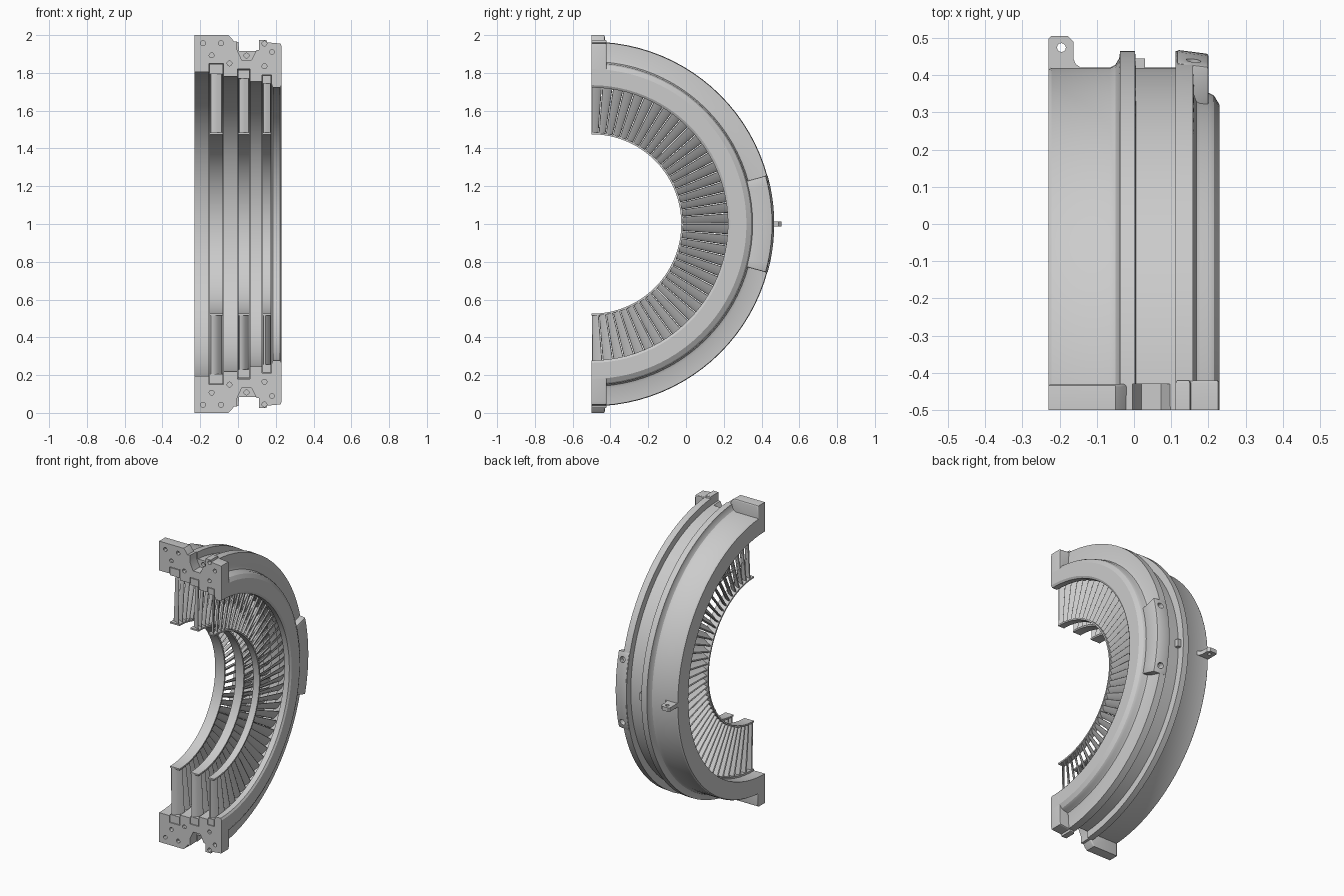
import bpy, bmesh, math
from mathutils import Vector, Matrix

if "Cube" in bpy.data.objects:
    bpy.data.objects.remove(bpy.data.objects["Cube"])

CY, CZ = -0.5, 1.0          # machine axis runs along x through here


def finish(bm, name):
    bmesh.ops.recalc_face_normals(bm, faces=bm.faces)
    me = bpy.data.meshes.new(name)
    bm.to_mesh(me)
    bm.free()
    ob = bpy.data.objects.new(name, me)
    bpy.context.collection.objects.link(ob)
    return ob


def polar(x, r, a):
    return (x, CY + r * math.cos(a), CZ + r * math.sin(a))


def loft(bm, rings, closed_caps=True):
    vs = [[bm.verts.new(p) for p in ring] for ring in rings]
    n = len(vs[0])
    for a, b in zip(vs, vs[1:]):
        for i in range(n):
            j = (i + 1) % n
            bm.faces.new((a[i], a[j], b[j], b[i]))
    if closed_caps:
        bm.faces.new(vs[0])
        bm.faces.new(vs[-1])


def revolve(name, profile, a0=-90, a1=90, n=48):
    bm = bmesh.new()
    angles = [math.radians(a0 + (a1 - a0) * i / n) for i in range(n + 1)]
    loft(bm, [[polar(x, r, a) for x, r in profile] for a in angles])
    return finish(bm, name)


def prism_y(name, outline, y0, y1):
    bm = bmesh.new()
    loft(bm, [[(x, y, z) for x, z in outline] for y in (y0, y1)])
    return finish(bm, name)


def cylinder(bm, centre, direction, radius, depth, seg=12):
    rot = Vector((0, 0, 1)).rotation_difference(Vector(direction)).to_matrix().to_4x4()
    bmesh.ops.create_cone(bm, cap_ends=True, segments=seg, radius1=radius, radius2=radius,
                          depth=depth, matrix=Matrix.Translation(centre) @ rot)


def apply_mod(ob, kind, **props):
    m = ob.modifiers.new(kind.title(), kind)
    for k, v in props.items():
        setattr(m, k, v)
    bpy.context.view_layer.objects.active = ob
    bpy.ops.object.modifier_apply(modifier=m.name)


def cut(ob, cutter):
    apply_mod(ob, 'BOOLEAN', operation='DIFFERENCE', solver='EXACT', object=cutter)


def smooth(ob, angle=30):
    bpy.ops.object.select_all(action='DESELECT')
    ob.select_set(True)
    bpy.context.view_layer.objects.active = ob
    bpy.ops.object.shade_smooth_by_angle(angle=math.radians(angle))


# Vane rows: x start, x end, bore radius, groove radius
ROWS = [(-0.15, -0.08, 0.795, 0.85), (0.0, 0.06, 0.77, 0.82), (0.13, 0.175, 0.745, 0.79)]

# Casing half ring: outer contour, then the stepped bore with grooves
outer = [(-0.23, 0.915), (-0.222, 0.92), (-0.065, 0.92), (-0.05, 0.928), (-0.04, 0.945),
         (-0.037, 0.965), (0.003, 0.965), (0.005, 0.92), (0.112, 0.92), (0.112, 0.965),
         (0.158, 0.962), (0.162, 0.875), (0.168, 0.86), (0.178, 0.855), (0.2, 0.853),
         (0.215, 0.845), (0.23, 0.82)]
bore = [(0.23, 0.735), (0.222, 0.722), (0.185, 0.722), (0.178, 0.74)]
levels = {0: (0.78, 0.805), 1: (0.755, 0.78), 2: (0.74, 0.755)}
for k in (2, 1, 0):
    x0, x1, _, g = ROWS[k]
    right, left = levels[k]
    bore += [(x1 + 0.003, right), (x1 + 0.003, g), (x0 - 0.003, g), (x0 - 0.003, left)]
bore.append((-0.23, 0.805))
casing = revolve("casing_half_ring", outer + bore)

# Raised pad on the end flange
pad = revolve("flange_pad", [(0.115, 0.84), (0.115, 0.968), (0.2, 0.957), (0.2, 0.84)], -15.5, 15.5, 10)
apply_mod(pad, 'BEVEL', width=0.006, segments=2, limit_method='ANGLE', angle_limit=0.7)
bm = bmesh.new()
for a in (-12.5, 12.5):
    a = math.radians(a)
    cylinder(bm, polar(0.16, 0.96, a), (0, math.cos(a), math.sin(a)), 0.02, 0.07)
pad_holes = finish(bm, "pad_hole_cutter")
cut(pad, pad_holes)
cut(casing, pad_holes)

# Joint flange blocks at both ends of the half ring
LEFT = [(-0.23, 0.86), (-0.23, 1.0), (-0.05, 1.0), (-0.035, 0.985), (-0.015, 0.955), (-0.015, 0.86)]
RIGHT = [(0.112, 0.8), (0.112, 0.975), (0.15, 0.975), (0.153, 0.962), (0.226, 0.955),
         (0.23, 0.94), (0.23, 0.76), (0.182, 0.76), (0.182, 0.8)]
HOLES = [(-0.185, 0.957), (-0.09, 0.957), (-0.14, 0.893), (-0.045, 0.82 + 0.03),
         (0.14, 0.955), (0.18, 0.91), (0.14, 0.835)]
blocks = []
bm = bmesh.new()
for s, tag in ((1, "upper"), (-1, "lower")):
    for pts, side, depth in ((LEFT, "inlet", -0.43), (RIGHT, "outlet", -0.42)):
        b = prism_y(f"{tag}_{side}_joint_block", [(x, CZ + s * r) for x, r in pts], -0.5, depth)
        # round only the rear rim of the block
        bmr = bmesh.new()
        bmr.from_mesh(b.data)
        rim = [e for e in bmr.edges if all(v.co.y > -0.45 for v in e.verts)]
        bmesh.ops.bevel(bmr, geom=rim, offset=0.008, segments=3, profile=0.5, affect='EDGES')
        bmr.to_mesh(b.data)
        bmr.free()
        blocks.append(b)
    for x, r in HOLES:
        cylinder(bm, (x, -0.5, CZ + s * r), (0, 1, 0), 0.013, 0.08)
    cylinder(bm, (0.045, -0.43, CZ + s * 0.892), (0, 1, 0), 0.013, 0.06)
joint_holes = finish(bm, "joint_hole_cutter")

# Bolt pockets between the joint blocks
pockets = []
for s in (1, -1):
    outline = [(0.02, 0.868), (0.072, 0.868), (0.1, 0.925), (0.1, 1.05), (-0.004, 1.05), (-0.004, 0.92)]
    p = prism_y("pocket_cutter", [(x, CZ + s * r) for x, r in outline], -0.55, -0.43)
    pockets.append(p)
    cut(casing, p)
for ob in [casing] + blocks:
    cut(ob, joint_holes)
for ob in pockets + [joint_holes, pad_holes]:
    bpy.data.objects.remove(ob)
for ob in [casing, pad] + blocks:
    smooth(ob)

# Lifting lug with an eye
bm = bmesh.new()
lug_outline = [(-0.23, 0.40), (-0.23, 0.498), (-0.222, 0.505), (-0.178, 0.505), (-0.163, 0.49),
               (-0.163, 0.445), (-0.157, 0.43), (-0.14, 0.418), (-0.14, 0.40)]
loft(bm, [[(x, y, z) for x, y in lug_outline] for z in (0.987, 1.013)])
lug = finish(bm, "lifting_lug")
bm = bmesh.new()
cylinder(bm, (-0.195, 0.474, 1.0), (0, 0, 1), 0.012, 0.1)
eye = finish(bm, "eye_cutter")
cut(lug, eye)
bpy.data.objects.remove(eye)
smooth(lug)

# Small locating key between the two ring flanges
revolve("locating_key", [(0.0, 0.91), (0.0, 0.945), (0.03, 0.945), (0.03, 0.91)], -1.5, 1.5, 2)

# Vane rows: curved vanes between an outer root ring and an inner shroud
VANES, R_IN = 40, 0.475
# section: fraction along x, fraction of pitch around the axis
SECTION = [(0.0, -0.10), (0.06, -0.2), (0.3, -0.17), (0.65, 0.12), (1.0, 0.7),
           (0.97, 0.74), (0.6, 0.36), (0.3, 0.13), (0.06, 0.02)]
for k, (x0, x1, r_bore, r_groove) in enumerate(ROWS, 1):
    w = x1 - x0
    root = revolve(f"vane_root_ring_{k}", [(x0, r_bore), (x0, r_groove - 0.004),
                                           (x1, r_groove - 0.004), (x1, r_bore)], n=60)
    shroud = revolve(f"inner_shroud_{k}", [(x0, R_IN), (x0, R_IN + 0.01),
                                           (x1, R_IN + 0.01), (x1, R_IN)], n=60)
    bm = bmesh.new()
    pitch = math.pi / VANES
    for i in range(VANES):
        a = -math.pi / 2 + (i + 0.25) * pitch
        loft(bm, [[polar(x0 + w * (0.06 + 0.88 * u), r, a + t * pitch) for u, t in SECTION]
                  for r in (R_IN + 0.006, r_bore + 0.004)])
    vanes = finish(bm, f"vane_row_{k}")
    for ob in (root, shroud, vanes):
        smooth(ob, 35)
